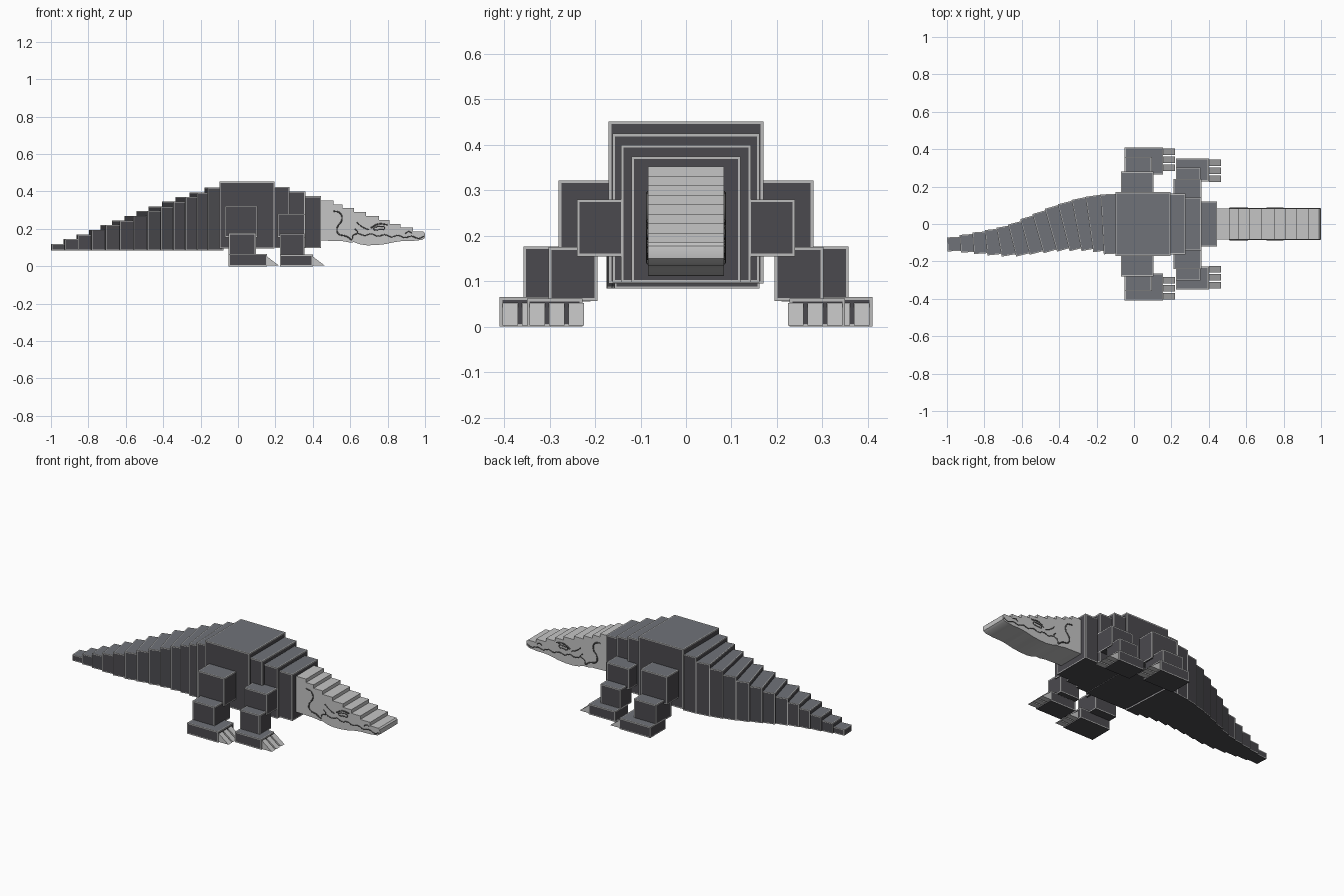
import bpy, bmesh, math
from mathutils import Matrix

if "Cube" in bpy.data.objects:
    bpy.data.objects.remove(bpy.data.objects["Cube"])


def material(name, rgb):
    m = bpy.data.materials.new(name)
    m.use_nodes = True
    col = (*rgb, 1)
    m.diffuse_color = col
    m.node_tree.nodes["Principled BSDF"].inputs["Base Color"].default_value = col
    return m


dark = material("charcoal hide", (0.07, 0.068, 0.077))
slate = material("slate back", (0.16, 0.17, 0.19))
trim = material("pale trim", (0.5, 0.5, 0.5))
bone = material("bone grey", (0.56, 0.56, 0.56))
line = material("carved line", (0.1, 0.1, 0.1))


def finish(name, bm, mats):
    bmesh.ops.recalc_face_normals(bm, faces=bm.faces)
    me = bpy.data.meshes.new(name)
    bm.to_mesh(me)
    bm.free()
    for m in mats:
        me.materials.append(m)
    ob = bpy.data.objects.new(name, me)
    bpy.context.collection.objects.link(ob)
    return ob


# Armour block: dark sides, slate top, pale border on every face but the bottom
def block(name, x, y, z, yaw=0, border=0.006):
    bm = bmesh.new()
    bmesh.ops.create_cube(bm, size=1)
    bm.normal_update()
    size = (x[1] - x[0], y[1] - y[0], z[1] - z[0])
    mid = (sum(x) / 2, sum(y) / 2, sum(z) / 2)
    bmesh.ops.transform(bm, verts=bm.verts, matrix=Matrix.Translation(mid)
                        @ Matrix.Rotation(math.radians(yaw), 4, "Z")
                        @ Matrix.Diagonal((*size, 1)))
    bm.normal_update()
    panels = [f for f in bm.faces if f.normal.z > -0.5]
    rims = bmesh.ops.inset_individual(bm, faces=panels, thickness=border,
                                      use_even_offset=True)["faces"]
    for f in panels:
        f.material_index = 1 if f.normal.z > 0.5 else 0
    for f in rims:
        f.material_index = 2
    return finish(name, bm, [dark, slate, trim])


# Outline in x and z, extruded across y
def extrude_profile(name, points, y0, y1, mat):
    bm = bmesh.new()
    face = bm.faces.new([bm.verts.new((px, y0, pz)) for px, pz in points])
    out = bmesh.ops.extrude_face_region(bm, geom=[face])["geom"]
    verts = [v for v in out if isinstance(v, bmesh.types.BMVert)]
    bmesh.ops.translate(bm, verts=verts, vec=(0, y1 - y0, 0))
    return finish(name, bm, [mat])


# Body and neck
block("body", (-0.10, 0.195), (-0.17, 0.17), (0.095, 0.452))
for i, (x1, w) in enumerate([(0.275, 0.162), (0.36, 0.143), (0.445, 0.12)]):
    block(f"neck_{i + 1}", (x1 - 0.09, x1), (-w, w), (0.097, 0.425 - 0.025 * i))

# Tail bends gently to the right while it tapers
bend = [0, 0.003, 0, -0.01, -0.022, -0.04, -0.058, -0.078,
        -0.09, -0.096, -0.1, -0.103, -0.107]
turn = [3, 8, 11, 14, 16, 16, 15, 14, 10, 6, 4, 4, 3]
for i, (cy, yaw) in enumerate(zip(bend, turn)):
    left, w = -0.17 - 0.069 * i, 0.16 - 0.0102 * i
    block(f"tail_{i + 1}", (left, left + 0.085), (cy - w, cy + w),
          (0.084, 0.42 - 0.025 * i), yaw, 0.005)


# Legs with three wedge claws per foot
def leg(name, side, upper, lower, foot):
    for part, (x, y, z) in (("upper", upper), ("lower", lower), ("foot", foot)):
        block(f"{name}_{part}", x, sorted(side * v for v in y), z)
    toe, outer = foot[0][1], foot[1][1]
    for i in range(3):
        y = outer - 0.006 - i * 0.043
        wedge = [(toe, 0.003), (toe + 0.065, 0.003), (toe, 0.052)]
        extrude_profile(f"{name}_claw_{i + 1}", wedge,
                        side * y, side * (y - 0.034), bone)


for side, word in ((1, "left"), (-1, "right")):
    leg(f"rear_{word}_leg", side,
        ((-0.07, 0.105), (0.15, 0.28), (0.155, 0.322)),
        ((-0.05, 0.095), (0.21, 0.358), (0.055, 0.177)),
        ((-0.05, 0.155), (0.265, 0.41), (0, 0.065)))
    leg(f"front_{word}_leg", side,
        ((0.21, 0.36), (0.10, 0.24), (0.155, 0.28)),
        ((0.225, 0.355), (0.195, 0.302), (0.057, 0.175)),
        ((0.225, 0.40), (0.228, 0.35), (0, 0.062)))

# Head: stepped crown above, curved jaw below
steps = [0.43, 0.51, 0.56, 0.62, 0.685, 0.755, 0.81, 0.87, 0.935, 0.99]
outline = []
for i in range(len(steps) - 1):
    z = 0.352 - 0.0208 * i
    outline += [(steps[i], z), (steps[i + 1], z)]
outline += [(0.998, 0.178), (1, 0.165), (0.998, 0.15), (0.985, 0.141), (0.93, 0.135),
            (0.87, 0.134), (0.83, 0.128), (0.79, 0.119), (0.74, 0.113), (0.69, 0.112),
            (0.65, 0.118), (0.62, 0.129), (0.6, 0.127), (0.56, 0.134), (0.43, 0.138)]
head = extrude_profile("head", outline, -0.084, 0.084, bone)
bpy.ops.object.select_all(action="DESELECT")
head.select_set(True)
bpy.context.view_layer.objects.active = head
bpy.ops.object.shade_smooth_by_angle(angle=math.radians(30))


# Carved lines on both cheeks
def carve(name, points, depth, mat, closed=False):
    for side, word in ((1, "left"), (-1, "right")):
        cu = bpy.data.curves.new(f"{name}_{word}", "CURVE")
        cu.dimensions = "3D"
        cu.bevel_depth, cu.bevel_resolution, cu.resolution_u = depth, 1, 4
        sp = cu.splines.new("BEZIER")
        sp.bezier_points.add(len(points) - 1)
        for bp, (px, pz) in zip(sp.bezier_points, points):
            bp.co = (px, side * 0.0835, pz)
            bp.handle_left_type = bp.handle_right_type = "AUTO"
        sp.use_cyclic_u = closed
        cu.materials.append(mat)
        ob = bpy.data.objects.new(f"{name}_{word}", cu)
        bpy.context.collection.objects.link(ob)


carve("cheek_fold", [(0.51, 0.295), (0.545, 0.285), (0.556, 0.25), (0.53, 0.205),
                     (0.535, 0.175), (0.58, 0.16), (0.608, 0.14)], 0.004, line)
carve("jaw_fold", [(0.61, 0.14), (0.615, 0.165), (0.64, 0.18), (0.625, 0.2)], 0.003, line)
wave = [(0.64 + 0.036 * i, 0.172 - 0.002 * i + 0.005 * (-1) ** i) for i in range(10)]
carve("mouth_line", wave + [(0.995, 0.16)], 0.003, line)
carve("brow", [(0.71, 0.205), (0.75, 0.226), (0.80, 0.222)], 0.004, line)
carve("eye", [(0.725, 0.2), (0.755, 0.212), (0.785, 0.205), (0.755, 0.196)], 0.003, line, True)
carve("temple_fold", [(0.635, 0.235), (0.665, 0.21), (0.7, 0.195)], 0.003, line)
carve("nostril", [(0.895, 0.175), (0.91, 0.185), (0.93, 0.178)], 0.003, line)
